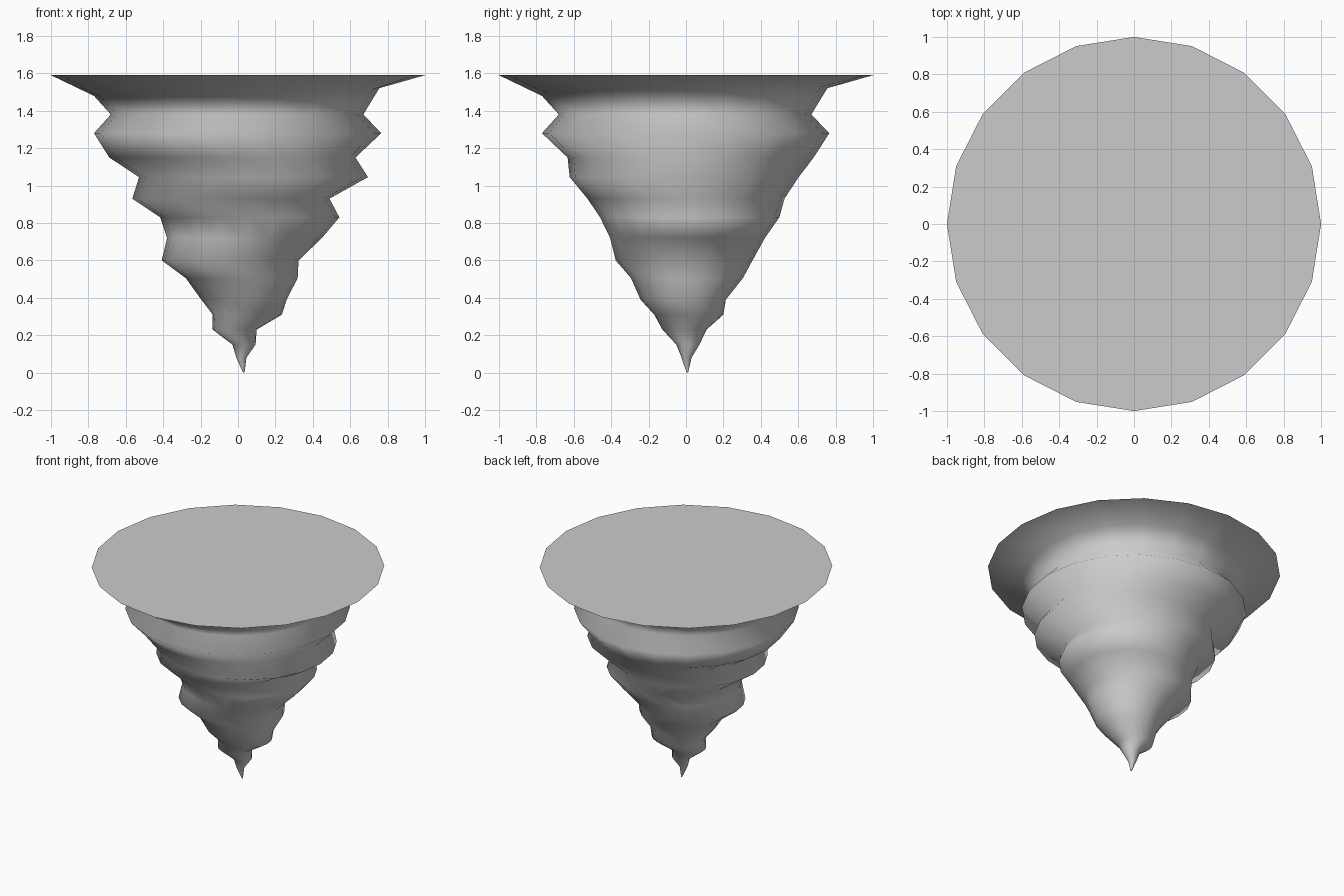
import bpy, bmesh
from math import cos, sin, tau

if "Cube" in bpy.data.objects:
    bpy.data.objects.remove(bpy.data.objects["Cube"])

SIDES = 20
# rings from the top down: height, radius, centre x, centre y, tilt of the ring plane
RINGS = [
    (1.59, 1.0, 0, 0, 0),
    (1.50, 0.763, -0.007, -0.007, 0.027),
    (1.38, 0.675, -0.005, -0.005, 0),
    (1.28, 0.768, -0.002, -0.002, 0),
    (1.15, 0.658, -0.03, 0.025, 0),
    (1.045, 0.612, 0.083, -0.01, 0),
    (0.93, 0.527, -0.038, 0, 0),
    (0.83, 0.479, 0.063, 0.02, 0),
    (0.72, 0.414, 0.035, 0.008, 0),
    (0.60, 0.366, -0.042, -0.01, 0),
    (0.505, 0.299, 0.02, 0.005, 0),
    (0.39, 0.228, 0.032, -0.015, 0),
    (0.31, 0.185, 0.05, 0.015, 0),
    (0.23, 0.118, -0.018, -0.008, 0),
    (0.15, 0.062, 0.032, 0.01, 0),
    (0.08, 0.027, 0.018, 0.003, 0),
    (0.0, 0.004, 0.031, 0.007, 0),
]


def add_ring(bm, z, r, cx, cy, tilt):
    verts = []
    for i in range(SIDES):
        a = tau * i / SIDES
        dx, dy = r * cos(a), r * sin(a)
        verts.append(bm.verts.new((cx + dx, cy + dy, z + tilt * (dx + dy))))
    return verts


bm = bmesh.new()
rings = [add_ring(bm, *ring) for ring in RINGS]

# uneven rocky sides, smooth shaded
for upper, lower in zip(rings, rings[1:]):
    for i in range(SIDES):
        j = (i + 1) % SIDES
        bm.faces.new((upper[i], lower[i], lower[j], upper[j])).smooth = True

# flat top and tiny tip
top = bm.faces.new(rings[0])
bm.faces.new(rings[-1][::-1])
for edge in top.edges:
    edge.smooth = False

bmesh.ops.recalc_face_normals(bm, faces=bm.faces)
mesh = bpy.data.meshes.new("floating_rock_base")
bm.to_mesh(mesh)
bm.free()
obj = bpy.data.objects.new("floating_rock_base", mesh)
bpy.context.collection.objects.link(obj)
